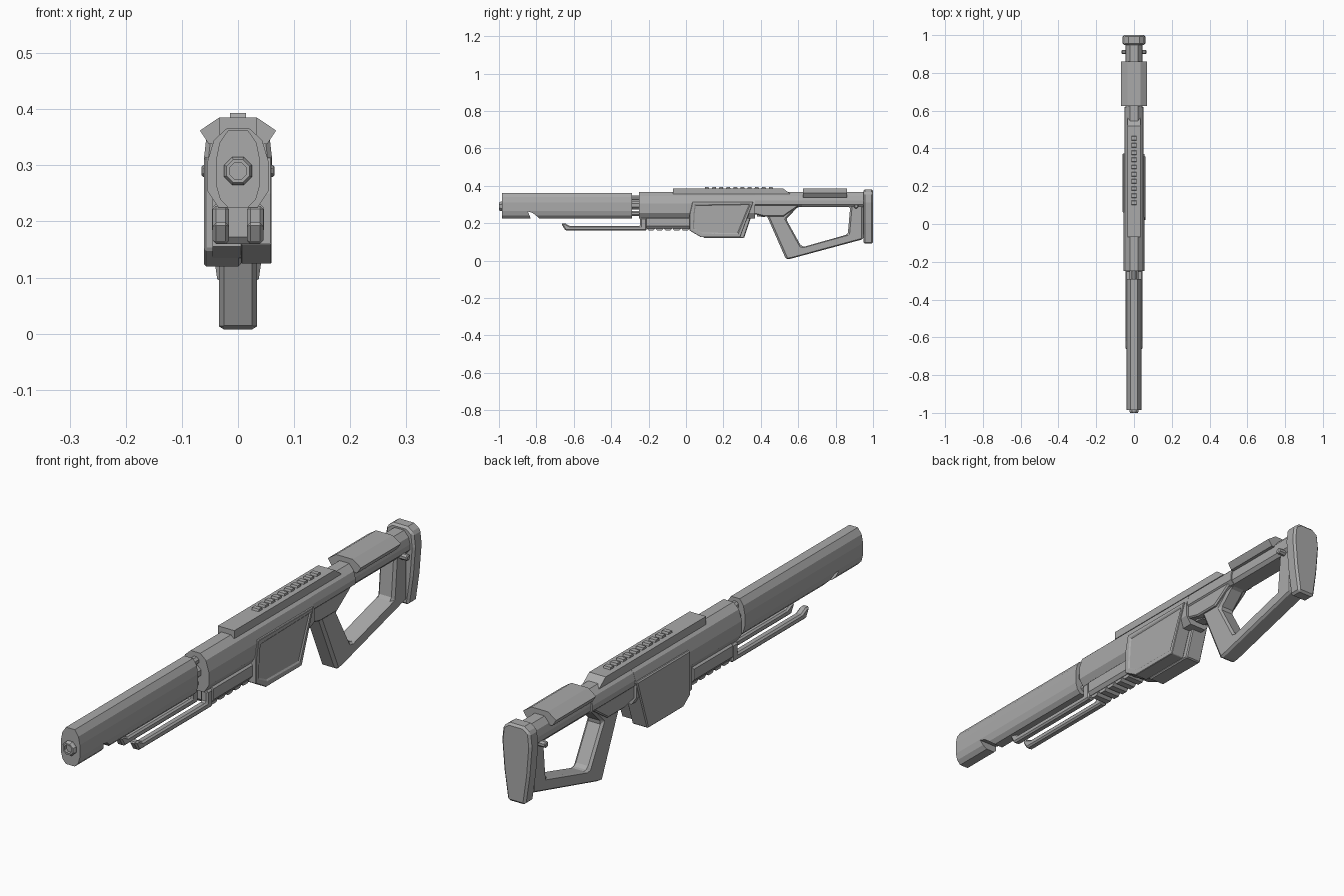
import bpy
import bmesh
import math

default_cube = bpy.data.objects.get("Cube")
if default_cube:
    bpy.data.objects.remove(default_cube, do_unlink=True)

grey = bpy.data.materials.new("gunmetal_grey")
grey.use_nodes = True
grey.diffuse_color = (0.4, 0.4, 0.4, 1)
grey.node_tree.nodes["Principled BSDF"].inputs["Base Color"].default_value = grey.diffuse_color


def skin(name, rings, loop=False):
    """Join matching rings of points with quads; cap the ends or close the loop."""
    bm = bmesh.new()
    rows = [[bm.verts.new(point) for point in ring] for ring in rings]
    pairs = list(zip(rows, rows[1:]))
    if loop:
        pairs.append((rows[-1], rows[0]))
    else:
        bm.faces.new(rows[0])
        bm.faces.new(rows[-1])
    for near, far in pairs:
        for i in range(len(near)):
            bm.faces.new((near[i - 1], near[i], far[i], far[i - 1]))
    bmesh.ops.recalc_face_normals(bm, faces=bm.faces)
    mesh = bpy.data.meshes.new(name)
    bm.to_mesh(mesh)
    bm.free()
    mesh.materials.append(grey)
    obj = bpy.data.objects.new(name, mesh)
    bpy.context.scene.collection.objects.link(obj)
    return obj


def side_prism(name, profile, left, right):
    """Extrude a side profile of (y, z) points across x."""
    return skin(name, [[(x, y, z) for y, z in profile] for x in (left, right)])


def long_body(name, half_section, front, back):
    """Mirror half a section of (x, z) points and extrude it along y."""
    section = half_section + [(-x, z) for x, z in reversed(half_section)]
    return skin(name, [[(x, y, z) for x, z in section] for y in (front, back)])


def tube(name, profile, height, sides=8):
    """Turn (radius, y) points round a lengthwise axis."""
    turns = [math.tau * (i + 0.5) / sides for i in range(sides)]
    return skin(name, [[(r * math.cos(a), y, height + r * math.sin(a)) for a in turns]
                       for r, y in profile])


def chamfer(obj, width):
    mod = obj.modifiers.new("chamfer", 'BEVEL')
    mod.width = width
    mod.segments = 1
    mod.limit_method = 'ANGLE'
    mod.angle_limit = math.radians(40)


def inset_side(obj, border, depth):
    """Sink a panel into the face that looks toward +x."""
    bm = bmesh.new()
    bm.from_mesh(obj.data)
    bm.normal_update()
    side = [f for f in bm.faces if f.normal.x > 0.9]
    bmesh.ops.inset_region(bm, faces=side, thickness=border)
    bmesh.ops.inset_region(bm, faces=side, thickness=0.002, depth=-depth)
    bm.to_mesh(obj.data)
    bm.free()


# Barrel shroud with a notch cut into its underside
shroud = long_body("barrel_shroud", [(0.018, 0.362), (0.033, 0.34), (0.039, 0.31),
                                     (0.039, 0.265), (0.032, 0.24), (0.018, 0.225)],
                   -0.985, -0.29)
notch = side_prism("notch_cutter", [(-0.82, 0.2), (-0.845, 0.262), (-0.82, 0.255),
                                    (-0.785, 0.227), (-0.785, 0.2)], -0.1, 0.1)
notch.hide_render = True
notch.hide_viewport = True
cut = shroud.modifiers.new("notch", 'BOOLEAN')
cut.operation = 'DIFFERENCE'
cut.object = notch

# Muzzle and the pipes that show behind the shroud
tube("muzzle", [(0.027, -0.98), (0.027, -0.992), (0.022, -1), (0.016, -1), (0.016, -0.987)], 0.29)
for label, radius, height in (("upper", 0.015, 0.335), ("middle", 0.025, 0.295), ("lower", 0.014, 0.252)):
    tube(label + "_pipe", [(radius, -0.32), (radius, -0.22)], height)

# Receiver, rear body and the sloped wedge over the grip
long_body("receiver", [(0.02, 0.366), (0.043, 0.345), (0.055, 0.305),
                       (0.055, 0.255), (0.035, 0.225)], -0.25, 0.37)
long_body("rear_body", [(0.02, 0.366), (0.042, 0.345), (0.05, 0.32),
                        (0.05, 0.3), (0.035, 0.287)], 0.36, 0.62)
long_body("stock_beam", [(0.02, 0.366), (0.038, 0.345), (0.044, 0.32),
                         (0.044, 0.3), (0.033, 0.287)], 0.6, 0.95)
wedge = side_prism("grip_wedge", [(0.35, 0.3), (0.36, 0.25), (0.42, 0.235), (0.52, 0.235),
                                  (0.6, 0.29), (0.6, 0.3)], -0.045, 0.045)
chamfer(wedge, 0.008)
side_prism("trigger_block", [(0.38, 0.26), (0.38, 0.237), (0.42, 0.232), (0.44, 0.25)], -0.02, 0.02)

# Top rail with a row of teeth
rail = side_prism("top_rail", [(-0.07, 0.355), (-0.07, 0.385), (0.52, 0.385), (0.56, 0.355)],
                  -0.034, 0.034)
for i in range(10):
    y = 0.1 + i * 0.038
    side_prism("rail_tooth", [(y, 0.384), (y + 0.003, 0.393), (y + 0.021, 0.393), (y + 0.024, 0.384)],
               -0.014, 0.014)

# Ribbed handguard under the receiver
ribs = [(0.02, 0.24), (-0.21, 0.24)]
for i in range(5):
    start = -0.21 + i * 0.046
    ribs += [(start, 0.172), (start + 0.01, 0.16), (start + 0.034, 0.16)]
ribs.append((0.02, 0.172))
side_prism("handguard", ribs, -0.034, 0.034)
long_body("handguard_cheeks", [(0.03, 0.24), (0.046, 0.225), (0.046, 0.185), (0.036, 0.172)],
          -0.21, 0.02)

# Twin forward bars with raised tips
for side, label in ((-1, "right"), (1, "left")):
    bar = side_prism(label + "_forward_bar",
                     [(-0.667, 0.198), (-0.645, 0.198), (-0.62, 0.185), (-0.245, 0.185),
                      (-0.245, 0.228), (-0.21, 0.228), (-0.21, 0.16), (-0.645, 0.16)],
                     side * 0.016, side * 0.045)
    chamfer(bar, 0.006)

# Magazine: core, framed panel on one side, thicker cover on the other
outline = [(0.02, 0.25), (0.035, 0.315), (0.36, 0.315), (0.29, 0.125), (0.08, 0.125), (0.02, 0.16)]
core = [(0.03, 0.25), (0.04, 0.3), (0.35, 0.3), (0.285, 0.135), (0.08, 0.135), (0.03, 0.155)]
side_prism("magazine_core", core, -0.045, 0.046)
panel = side_prism("magazine_panel", outline, 0.005, 0.06)
chamfer(panel, 0.006)
inset_side(panel, 0.022, 0.004)
cover = side_prism("magazine_cover", [(0.06, 0.315), (0.375, 0.315), (0.31, 0.12),
                                      (0.1, 0.12), (0.06, 0.15)], -0.061, 0.005)
chamfer(cover, 0.004)

# Open grip and stock frame
outer = [(0.43, 0.245), (0.535, 0.006), (0.56, 0.01), (0.95, 0.115), (0.95, 0.32), (0.58, 0.32)]
inner = [(0.535, 0.222), (0.615, 0.078), (0.635, 0.075), (0.865, 0.14), (0.878, 0.288), (0.6, 0.288)]
half = 0.034
frame = skin("stock_frame", [[(x, y, z) for y, z in profile] for profile, x in
                             ((outer, -half), (outer, half), (inner, half), (inner, -half))], loop=True)
chamfer(frame, 0.009)

# Cheek rest, butt plate and stock pins
long_body("cheek_rest", [(0.034, 0.385), (0.068, 0.362), (0.052, 0.338)], 0.625, 0.86)
butt = long_body("butt_plate", [(0.03, 0.38), (0.055, 0.362), (0.061, 0.31), (0.052, 0.2),
                                (0.036, 0.09)], 0.948, 1)
chamfer(butt, 0.008)
for side, label in ((-1, "right"), (1, "left")):
    pin = tube(label + "_stock_pin", [(0.012, 0), (0.012, 0.035), (0.008, 0.038)], 0)
    pin.rotation_euler.z = -side * math.pi / 2
    pin.location = (side * 0.027, 0.91, 0.29)
